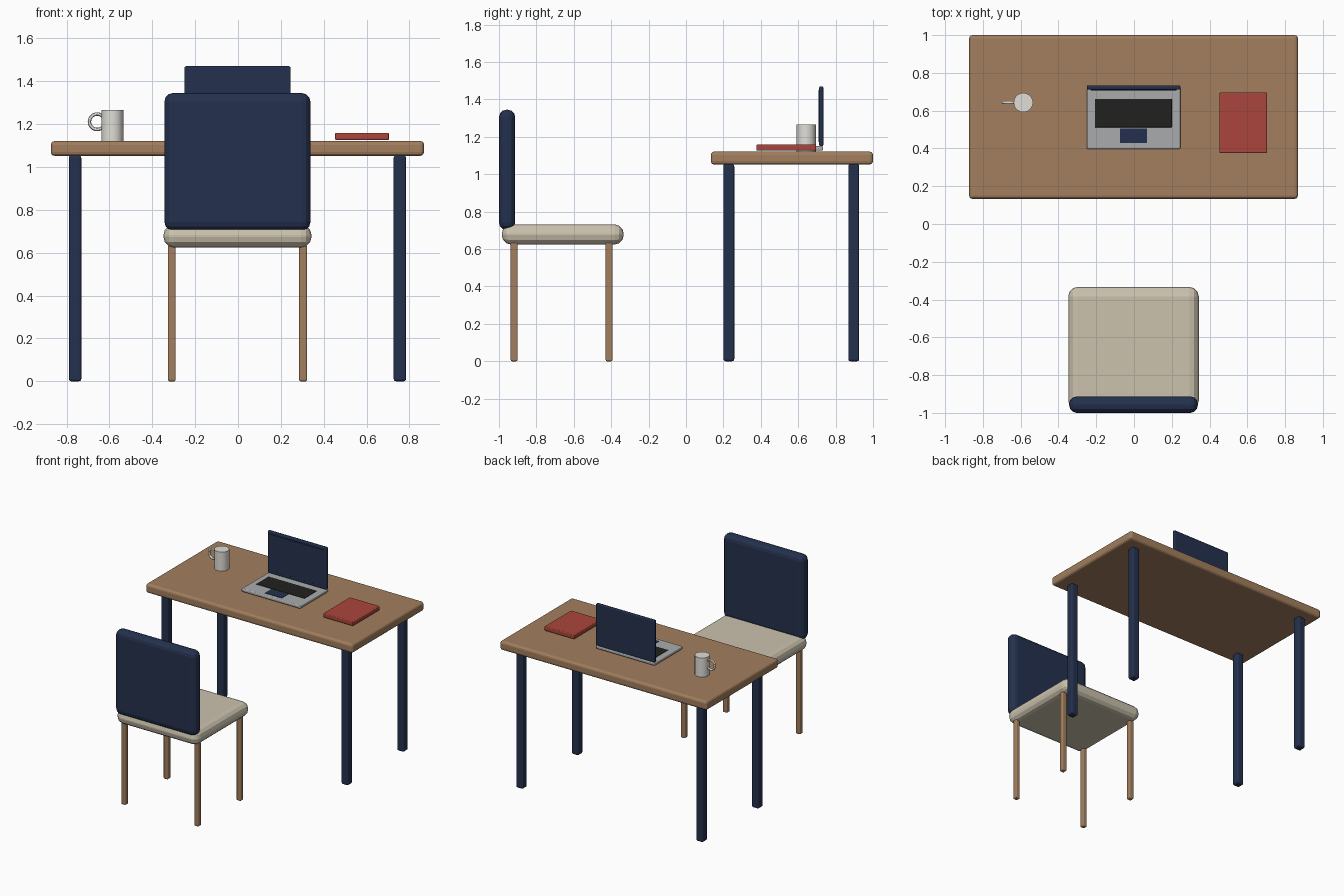
import bpy
from math import radians

if "Cube" in bpy.data.objects:
    bpy.data.objects.remove(bpy.data.objects["Cube"])


def material(name, r, g, b):
    m = bpy.data.materials.new(name)
    m.diffuse_color = (r, g, b, 1)
    m.use_nodes = True
    m.node_tree.nodes["Principled BSDF"].inputs["Base Color"].default_value = m.diffuse_color
    return m


wood = material("wood", 0.36, 0.21, 0.11)
navy = material("navy", 0.017, 0.03, 0.075)
cream = material("cream", 0.60, 0.54, 0.42)
silver = material("silver", 0.40, 0.41, 0.42)
black = material("black", 0.015, 0.015, 0.013)
red = material("red", 0.40, 0.06, 0.045)
ceramic = material("ceramic", 0.75, 0.73, 0.68)


def box(name, x, y, z, mat, bevel=0.0, segments=3):
    """Bevelled box from (min, max) ranges."""
    bpy.ops.mesh.primitive_cube_add(
        size=1, location=[(a + b) / 2 for a, b in (x, y, z)])
    ob = bpy.context.object
    ob.name = name
    ob.scale = [b - a for a, b in (x, y, z)]
    bpy.ops.object.transform_apply(location=False, rotation=False, scale=True)
    ob.data.materials.append(mat)
    if bevel:
        mod = ob.modifiers.new("bevel", 'BEVEL')
        mod.width = bevel
        mod.segments = segments
    return ob


def legs(name, xs, ys, half, top, mat, bevel):
    for sx, x in zip(("left", "right"), xs):
        for sy, y in zip(("front", "back"), ys):
            box(f"{name}_{sy}_{sx}_leg", (x - half, x + half),
                (y - half, y + half), (0, top), mat, bevel)


# Desk
box("desk_top", (-0.873, 0.868), (0.133, 1.0), (1.052, 1.121), wood, 0.018)
legs("desk", (-0.76, 0.755), (0.229, 0.897), 0.029, 1.054, navy, 0.012)

# Chair
box("chair_seat", (-0.348, 0.343), (-0.985, -0.333), (0.624, 0.732), cream, 0.05)
box("chair_back", (-0.343, 0.338), (-1.0, -0.913), (0.703, 1.345), navy, 0.04)
legs("chair", (-0.309, 0.304), (-0.919, -0.411), 0.0185, 0.635, wood, 0.008)

# Laptop
box("laptop_base", (-0.25, 0.245), (0.397, 0.733), (1.126, 1.15), silver, 0.007)
box("laptop_lid", (-0.25, 0.245), (0.712, 0.734), (1.15, 1.47), navy, 0.007)
box("laptop_screen", (-0.229, 0.226), (0.708, 0.715), (1.173, 1.45), navy, 0.001)
box("keyboard", (-0.206, 0.2), (0.512, 0.661), (1.147, 1.153), black, 0.001)
box("trackpad", (-0.074, 0.069), (0.428, 0.506), (1.147, 1.153), navy, 0.001)

# Book
box("book", (0.453, 0.704), (0.376, 0.696), (1.126, 1.159), red, 0.006)

# Mug
bpy.ops.mesh.primitive_cylinder_add(
    vertices=32, radius=0.051, depth=0.145, location=(-0.586, 0.643, 1.194))
mug = bpy.context.object
mug.name = "mug_body"
bpy.ops.mesh.primitive_torus_add(
    location=(-0.657, 0.643, 1.211), rotation=(radians(90), 0, 0),
    major_radius=0.036, minor_radius=0.008, major_segments=32, minor_segments=12)
handle = bpy.context.object
handle.name = "mug_handle"
for ob in (mug, handle):
    ob.data.materials.append(ceramic)
    bpy.ops.object.select_all(action='DESELECT')
    ob.select_set(True)
    bpy.context.view_layer.objects.active = ob
    bpy.ops.object.shade_smooth_by_angle()
